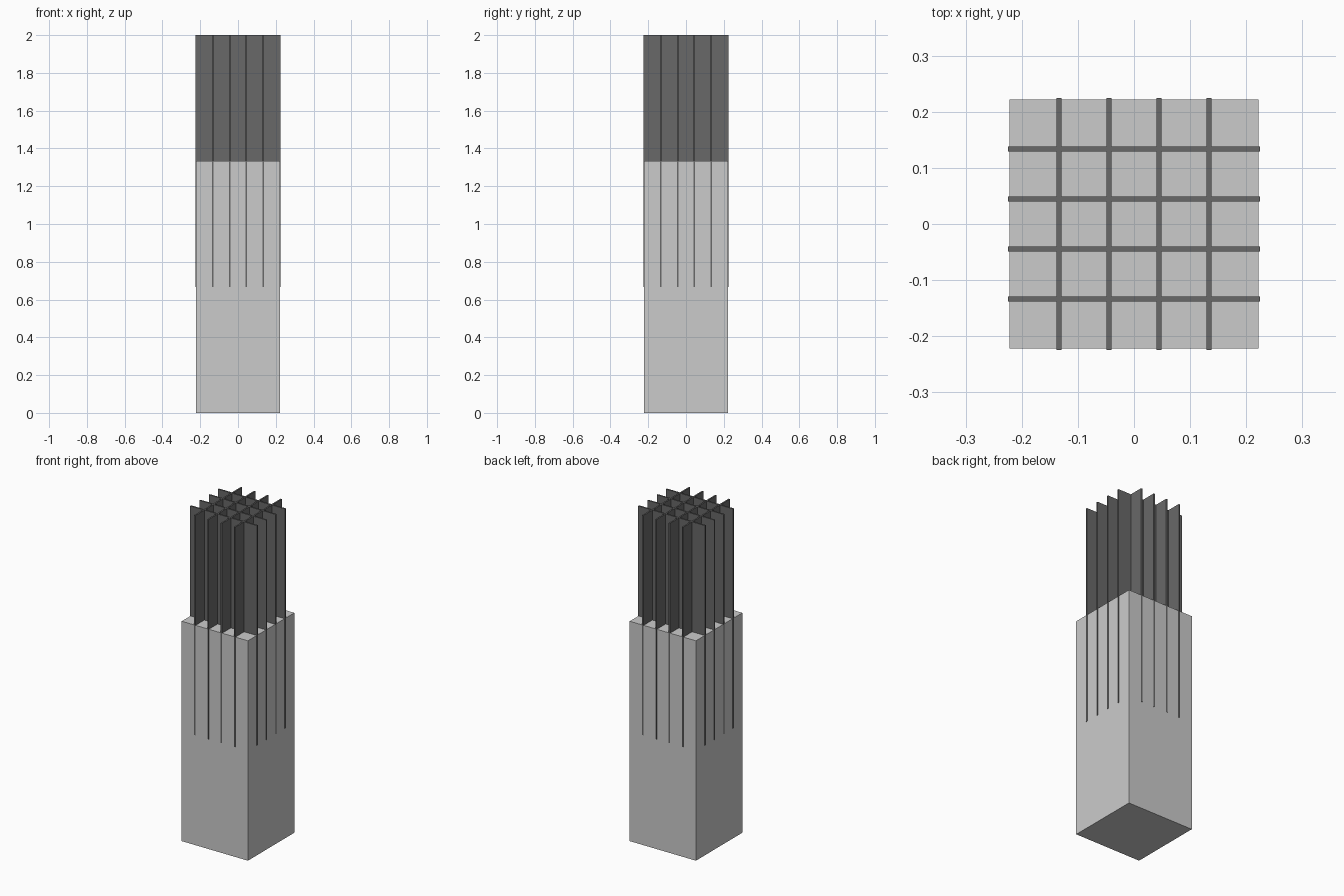
import bpy

# Remove the default cube
cube = bpy.data.objects.get("Cube")
if cube:
    bpy.data.objects.remove(cube, do_unlink=True)


def make_material(name, value):
    mat = bpy.data.materials.new(name)
    mat.use_nodes = True
    colour = (value, value, value, 1.0)
    mat.diffuse_color = colour
    mat.node_tree.nodes["Principled BSDF"].inputs["Base Color"].default_value = colour
    return mat


def make_box(name, size, centre, mat):
    bpy.ops.mesh.primitive_cube_add(size=1, location=centre)
    obj = bpy.context.object
    obj.name = name
    obj.scale = size
    bpy.ops.object.transform_apply(location=False, rotation=False, scale=True)
    obj.data.materials.append(mat)
    return obj


light_grey = make_material("light grey", 0.6)
dark_grey = make_material("dark grey", 0.14)

HEIGHT = 2.0
WIDTH = HEIGHT / 4.5
CELLS = 5
FIN_THICKNESS = 0.009
FIN_WIDTH = WIDTH + 0.004
FIN_HEIGHT = HEIGHT * 2 / 3

# Solid lower block
make_box("base_block", (WIDTH, WIDTH, FIN_HEIGHT), (0, 0, FIN_HEIGHT / 2), light_grey)

# Crossing fins, sunk halfway into the block
fin_z = HEIGHT - FIN_HEIGHT / 2
for i in range(1, CELLS):
    offset = (i / CELLS - 0.5) * WIDTH
    make_box(f"lengthwise_fin_{i}", (FIN_THICKNESS, FIN_WIDTH, FIN_HEIGHT), (offset, 0, fin_z), dark_grey)
    make_box(f"crosswise_fin_{i}", (FIN_WIDTH, FIN_THICKNESS, FIN_HEIGHT), (0, offset, fin_z), dark_grey)
